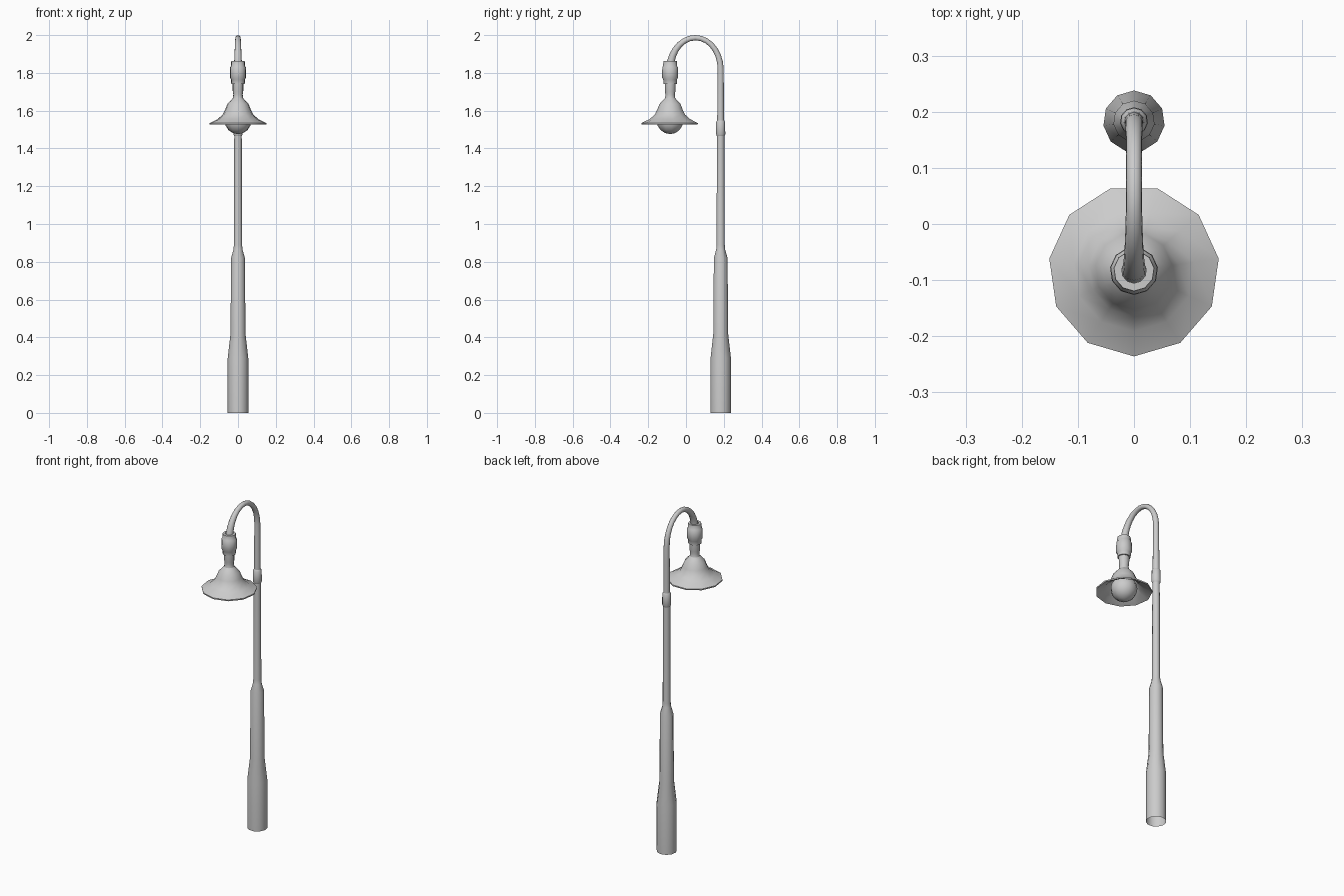
import bpy, bmesh, math
from mathutils import Vector

if "Cube" in bpy.data.objects:
    bpy.data.objects.remove(bpy.data.objects["Cube"])

SIDES = 11
POLE_Y, LAMP_Y = 0.183, -0.0835


def loft(name, rings, cap_start=False, cap_end=False, angle=40):
    """Skin rings of (y, z, radius, heading); heading 0 = up, pi = down, in the YZ plane."""
    bm = bmesh.new()
    loops = []
    for y, z, r, h in rings:
        n = Vector((0, math.cos(h), math.sin(h)))
        side = Vector((1, 0, 0))
        loops.append([bm.verts.new(Vector((0, y, z)) + r * (math.cos(a) * n + math.sin(a) * side))
                      for a in (2 * math.pi * i / SIDES for i in range(SIDES))])
    for a, b in zip(loops, loops[1:]):
        for i in range(SIDES):
            j = (i + 1) % SIDES
            bm.faces.new((a[j], a[i], b[i], b[j]))
    if cap_start:
        bm.faces.new(loops[0])
    if cap_end:
        bm.faces.new(loops[-1][::-1])
    mesh = bpy.data.meshes.new(name)
    bm.to_mesh(mesh)
    bm.free()
    obj = bpy.data.objects.new(name, mesh)
    bpy.context.collection.objects.link(obj)
    bpy.ops.object.select_all(action='DESELECT')
    obj.select_set(True)
    bpy.context.view_layer.objects.active = obj
    bpy.ops.object.shade_smooth_by_angle(angle=math.radians(angle))
    return obj


def turned(name, y, heading, profile, **kw):
    """Upright turned part from (z, radius) pairs."""
    return loft(name, [(y, z, r, heading) for z, r in profile], **kw)


# Stepped pole, open at the foot
turned("pole", POLE_Y, 0, [
    (0, .055), (.29, .055), (.42, .040), (.82, .037), (.865, .024),
    (.89, .022), (1.47, .020)])

# Collar joining pole and arm
turned("pole_collar", POLE_Y, 0, [
    (1.465, .020), (1.475, .025), (1.54, .024), (1.55, .018)])

# Curved arm: straight riser, then a half ellipse down into the socket
arm = [(POLE_Y, 1.50, .019, 0), (POLE_Y, 1.72, .017, 0)]
mid, half, base, rise = (POLE_Y + LAMP_Y) / 2, (POLE_Y - LAMP_Y) / 2, 1.82, .166
STEPS = 14
for i in range(STEPS + 1):
    t = math.pi * i / STEPS
    heading = math.atan2(half * math.sin(t), rise * math.cos(t))
    radius = .0165 - .003 * math.sin(t) + .006 * (i / STEPS) ** 3
    arm.append((mid + half * math.cos(t), base + rise * math.sin(t), radius, heading))
loft("arm", arm, angle=50)

# Lamp socket and neck
turned("lamp_socket", LAMP_Y, math.pi, [
    (1.862, .022), (1.862, .036), (1.835, .038), (1.83, .042), (1.775, .043),
    (1.765, .037), (1.742, .036), (1.742, .028)])
turned("lamp_neck", LAMP_Y, math.pi, [
    (1.745, .029), (1.70, .028), (1.685, .025), (1.665, .028), (1.655, .032)])

# Bell shade with a thin inner skin
turned("lamp_shade", LAMP_Y, math.pi, [
    (1.668, .026), (1.655, .038), (1.635, .057), (1.605, .069), (1.58, .081),
    (1.556, .108), (1.534, .1525), (1.526, .1515), (1.549, .106), (1.573, .078),
    (1.600, .065), (1.628, .052), (1.645, .03)], cap_end=True, angle=60)

# Round bulb
RB, ZB = .072, 1.548
turned("bulb", LAMP_Y, math.pi, [
    (ZB + RB * math.cos(t), max(RB * math.sin(t), .001))
    for t in (math.pi * i / 8 for i in range(9))], cap_start=True, cap_end=True, angle=60)
